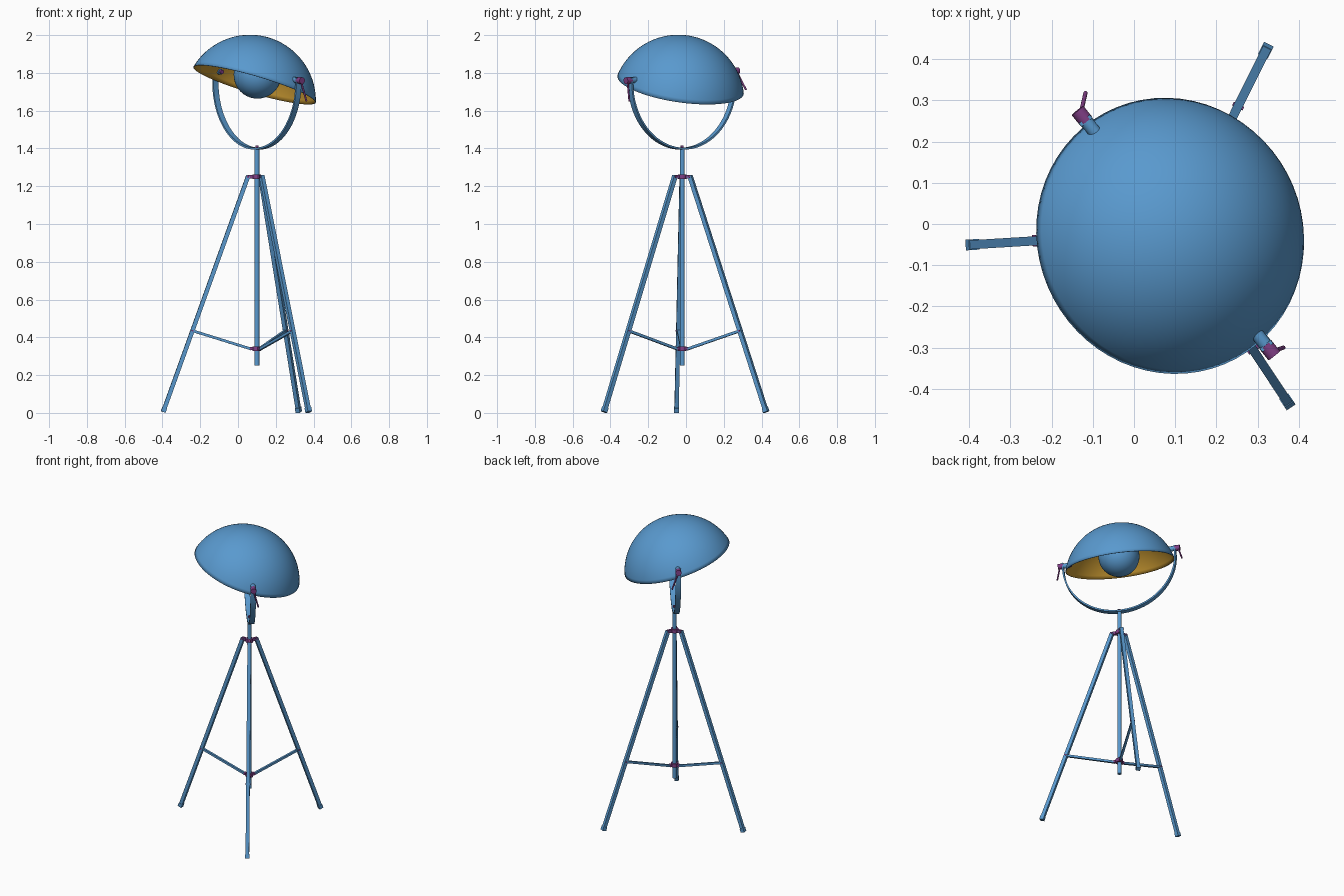
import bpy, bmesh
from math import sin, cos, pi, radians, asin
from mathutils import Vector, Matrix

if "Cube" in bpy.data.objects:
    bpy.data.objects.remove(bpy.data.objects["Cube"])


def material(name, rgb):
    m = bpy.data.materials.new(name)
    m.diffuse_color = (*rgb, 1)
    m.use_nodes = True
    m.node_tree.nodes["Principled BSDF"].inputs["Base Color"].default_value = m.diffuse_color
    return m


BLUE = material("blue_paint", (0.10, 0.32, 0.62))
PURPLE = material("purple_fitting", (0.22, 0.05, 0.24))
ORANGE = material("orange_lining", (0.55, 0.30, 0.03))
Z = Vector((0, 0, 1))


def finish(name, bm, mat, matrix=None):
    bmesh.ops.recalc_face_normals(bm, faces=bm.faces)
    me = bpy.data.meshes.new(name)
    bm.to_mesh(me)
    bm.free()
    ob = bpy.data.objects.new(name, me)
    bpy.context.collection.objects.link(ob)
    if matrix:
        ob.matrix_world = matrix
    me.materials.append(mat)
    bpy.context.view_layer.objects.active = ob
    bpy.ops.object.select_all(action='DESELECT')
    ob.select_set(True)
    bpy.ops.object.shade_smooth_by_angle(angle=radians(35))
    return ob


def frame(x, y, z, origin):
    m = Matrix((x, y, z)).transposed().to_4x4()
    m.translation = origin
    return m


def bar(name, a, b, side, w, h, mat):
    """Rectangular bar from a to b, width w measured along side."""
    z = (b - a).normalized()
    x = (side - z * side.dot(z)).normalized()
    bm = bmesh.new()
    bmesh.ops.create_cube(bm, size=1)
    bmesh.ops.scale(bm, vec=(w, h, (b - a).length), verts=bm.verts)
    return finish(name, bm, mat, frame(x, z.cross(x), z, (a + b) / 2))


def rod(name, a, b, r, mat, n=20):
    bm = bmesh.new()
    bmesh.ops.create_cone(bm, cap_ends=True, segments=n, radius1=r, radius2=r,
                          depth=(b - a).length)
    m = (b - a).to_track_quat('Z', 'Y').to_matrix().to_4x4()
    m.translation = (a + b) / 2
    return finish(name, bm, mat, m)


# Centre pole
AX = Vector((0.1, -0.02, 0))
rod("centre_pole", AX + Z * 0.25, AX + Z * 1.40, 0.013, BLUE)
rod("yoke_bolt", AX + Z * 1.385, AX + Z * 1.415, 0.008, PURPLE)
for nm, z in (("upper_collar", 1.25), ("lower_collar", 0.34)):
    rod(nm, AX + Z * (z - 0.012), AX + Z * (z + 0.012), 0.023, PURPLE)

# Three legs with struts, lugs and joint bolts
for i, deg in enumerate((183.5, 303.5, 63.5), 1):
    d = Vector((cos(radians(deg)), sin(radians(deg)), 0))
    t = Z.cross(d)
    top, foot = AX + d * 0.046 + Z * 1.255, AX + d * 0.497 + Z * 0.005
    v = (foot - top).normalized()
    joint = top + v * ((top.z - 0.435) / -v.z)
    bar(f"leg_{i}", top, foot - v * 0.01, t, 0.022, 0.022, BLUE)
    bar(f"foot_cap_{i}", foot - v * 0.025, foot, t, 0.026, 0.026, BLUE)
    bar(f"strut_{i}", AX + d * 0.03 + Z * 0.338, joint, t, 0.014, 0.014, BLUE)
    bar(f"upper_lug_{i}", AX + d * 0.015 + Z * 1.25, AX + d * 0.052 + Z * 1.25,
        t, 0.014, 0.02, PURPLE)
    bar(f"lower_lug_{i}", AX + d * 0.015 + Z * 0.34, AX + d * 0.036 + Z * 0.34,
        t, 0.018, 0.016, PURPLE)
    rod(f"joint_bolt_{i}", joint - t * 0.014, joint + t * 0.014, 0.005, PURPLE, 12)
    hinge = AX + d * 0.047 + Z * 1.25
    rod(f"hinge_bolt_{i}", hinge - t * 0.015, hinge + t * 0.015, 0.006, PURPLE, 12)

# Head axes: shade normal, pivot axis and yoke up direction
n = Vector((0.277, 0.138, 0.951)).normalized()
u0 = Vector((cos(radians(-50)), sin(radians(-50)), 0))
a = (u0 - n * u0.dot(n)).normalized()
up = (Z - a * a.z).normalized()
yc = AX + Z * 1.75
pivot = yc + up * 0.035

# Yoke: half ring strap with short straight ends
R, TH, W = 0.351, 0.005, 0.034
prof = []
for s in (1, -1):
    r = R + s * TH
    side = [(r, 0.05)] + [(r * cos(k * pi / 40), -r * sin(k * pi / 40))
                          for k in range(41)] + [(-r, 0.05)]
    prof.append(side)
bm = bmesh.new()
rings = []
for (xo, zo), (xi, zi) in zip(*prof):
    rings.append([bm.verts.new(p) for p in ((xo, -W / 2, zo), (xo, W / 2, zo),
                                            (xi, W / 2, zi), (xi, -W / 2, zi))])
for p, q in zip(rings, rings[1:]):
    for k in range(4):
        bm.faces.new((p[k], p[k - 1], q[k - 1], q[k]))
bm.faces.new(rings[0])
bm.faces.new(rings[-1])
finish("yoke", bm, BLUE, frame(a, up.cross(a), up, yc))

# Dome shade: spherical cap with orange lining
rim, h = 0.338, 0.26
SR = (rim * rim + h * h) / (2 * h)
theta = pi / 2 - asin((SR - h) / SR)
bm = bmesh.new()
SEG, N = 64, 20
apex = bm.verts.new((0, 0, h))
prev = None
for j in range(1, N + 1):
    w = theta * j / N
    ring = [bm.verts.new((SR * sin(w) * cos(2 * pi * k / SEG),
                          SR * sin(w) * sin(2 * pi * k / SEG),
                          SR * cos(w) - SR + h)) for k in range(SEG)]
    for k in range(SEG):
        if prev:
            bm.faces.new((prev[k - 1], ring[k - 1], ring[k], prev[k]))
        else:
            bm.faces.new((apex, ring[k - 1], ring[k]))
    prev = ring
rim_c = pivot - n * 0.05
shade = finish("dome_shade", bm, BLUE, frame(a, n.cross(a), n, rim_c))
# keep the outer side facing outwards
if shade.data.polygons[0].normal.z < 0:
    shade.data.flip_normals()
shade.data.materials.append(ORANGE)
sol = shade.modifiers.new("thickness", 'SOLIDIFY')
sol.thickness = 0.004
sol.offset = -1
sol.material_offset = 1

# Bulb and socket
bulb_c = rim_c + n * 0.055
bm = bmesh.new()
bmesh.ops.create_uvsphere(bm, u_segments=40, v_segments=24, radius=0.126)
finish("bulb", bm, BLUE, frame(a, n.cross(a), n, bulb_c))
rod("bulb_socket", bulb_c + n * 0.11, rim_c + n * (h - 0.004), 0.035, BLUE, 32)

# Pivot clamps with hanging levers
for nm, s, drop in (("front", 1, Vector((0.03, 0.01, -0.11))),
                    ("back", -1, Vector((0.012, 0.052, -0.10)))):
    def at(r):
        return pivot + a * s * r
    rod(f"{nm}_pivot_spacer", at(0.308), at(0.348), 0.016, BLUE, 24)
    rod(f"{nm}_clamp_knob", at(0.348), at(0.382), 0.018, PURPLE, 24)
    rod(f"{nm}_inner_nut", at(0.296), at(0.312), 0.011, PURPLE, 12)
    rod(f"{nm}_clamp_lever", at(0.37), at(0.37) + drop, 0.005, PURPLE, 12)
